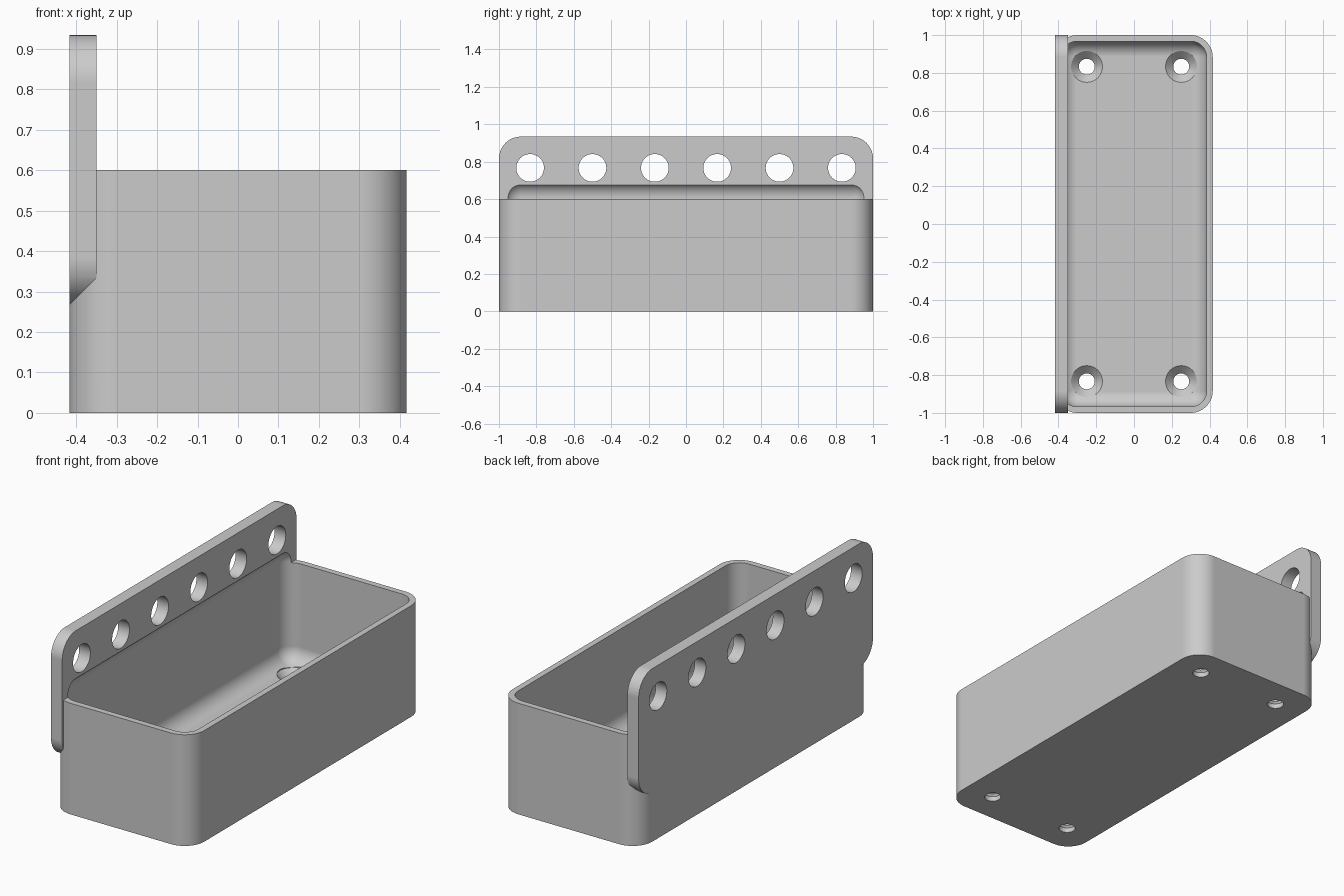
import bpy, bmesh, math
from mathutils import Vector, Matrix

if "Cube" in bpy.data.objects:
    bpy.data.objects.remove(bpy.data.objects["Cube"], do_unlink=True)

HALF_W, HALF_L = 0.417, 1.0
BOX_TOP, PLATE_LOW, PLATE_TOP = 0.6, 0.267, 0.934
WALL, FLOOR, PLATE = 0.033, 0.067, 0.067
OUTER_R, INNER_R = 0.117, 0.083

grey = bpy.data.materials.new("plain grey")
grey.use_nodes = True
grey.diffuse_color = (0.6, 0.6, 0.6, 1)
grey.node_tree.nodes["Principled BSDF"].inputs["Base Color"].default_value = (0.6, 0.6, 0.6, 1)


def finish(bm, name):
    bmesh.ops.recalc_face_normals(bm, faces=bm.faces[:])
    mesh = bpy.data.meshes.new(name)
    bm.to_mesh(mesh)
    bm.free()
    obj = bpy.data.objects.new(name, mesh)
    mesh.materials.append(grey)
    bpy.context.collection.objects.link(obj)
    return obj


def rounded_block(name, low, high, radius, axes):
    """Block between two corners, with the edges along the given axes rounded."""
    low, high = Vector(low), Vector(high)
    bm = bmesh.new()
    bmesh.ops.create_cube(bm, size=1)
    for v in bm.verts:
        v.co = Vector([(a + b) / 2 + c * (b - a) for a, b, c in zip(low, high, v.co)])
    edges = [e for e in bm.edges
             if any(abs((e.verts[0].co - e.verts[1].co)[a]) > 1e-4 for a in axes)]
    bmesh.ops.bevel(bm, geom=edges, offset=radius, segments=14, profile=0.5,
                    affect='EDGES', clamp_overlap=True)
    return finish(bm, name)


def turned(bm, profile, matrix, sides=48):
    """Closed solid turned about z from (radius, height) pairs."""
    rings = []
    for r, z in profile:
        rings.append([bm.verts.new(matrix @ Vector((r * math.cos(t), r * math.sin(t), z)))
                      for t in (2 * math.pi * i / sides for i in range(sides))])
    for a, b in zip(rings, rings[1:]):
        for i in range(sides):
            j = (i + 1) % sides
            bm.faces.new((a[i], a[j], b[j], b[i]))
    bm.faces.new(rings[0][::-1])
    bm.faces.new(rings[-1])


# Outer tray and back plate
tray = rounded_block("tray_with_back_plate", (-HALF_W, -HALF_L, 0),
                     (HALF_W, HALF_L, BOX_TOP), OUTER_R, (2,))
plate = rounded_block("back_plate", (-HALF_W, -HALF_L, PLATE_LOW),
                      (-HALF_W + PLATE, HALF_L, PLATE_TOP), OUTER_R, (0,))

# Inside hollow, rounded on every edge and biting into the plate above the rim
hollow = rounded_block("hollow_cutter", (-HALF_W + WALL, -HALF_L + WALL, FLOOR),
                       (HALF_W - WALL, HALF_L - WALL, 0.692), INNER_R, (0, 1, 2))

# Countersunk screw holes in the floor
bm = bmesh.new()
for x in (-0.25, 0.25):
    for y in (-0.833, 0.833):
        turned(bm, [(0.042, -0.1), (0.042, 0.026), (0.083, FLOOR), (0.083, 0.12)],
               Matrix.Translation((x, y, 0)))
screws = finish(bm, "screw_hole_cutter")

# Row of round holes along the plate
bm = bmesh.new()
for i in range(6):
    place = Matrix.Translation((-HALF_W, (i - 2.5) / 3, 0.767)) @ Matrix.Rotation(math.pi / 2, 4, 'Y')
    turned(bm, [(0.074, -0.1), (0.074, 0.2)], place)
holes = finish(bm, "plate_hole_cutter")

# Combine everything into one solid
cutters = [(plate, 'UNION'), (hollow, 'DIFFERENCE'), (screws, 'DIFFERENCE'), (holes, 'DIFFERENCE')]
for cutter, operation in cutters:
    mod = tray.modifiers.new(cutter.name, 'BOOLEAN')
    mod.operation, mod.solver, mod.object = operation, 'EXACT', cutter
bpy.context.view_layer.update()
solid = bpy.data.meshes.new_from_object(tray.evaluated_get(bpy.context.evaluated_depsgraph_get()))
tray.modifiers.clear()
tray.data = solid
solid.materials.clear()
solid.materials.append(grey)
for face in solid.polygons:
    face.material_index = 0
for cutter, _ in cutters:
    bpy.data.objects.remove(cutter, do_unlink=True)

# Smooth fillets, crisp edges
bpy.ops.object.select_all(action='DESELECT')
tray.select_set(True)
bpy.context.view_layer.objects.active = tray
bpy.ops.object.shade_smooth_by_angle(angle=math.radians(25))
normals = tray.modifiers.new("even_normals", 'WEIGHTED_NORMAL')
normals.keep_sharp = True
